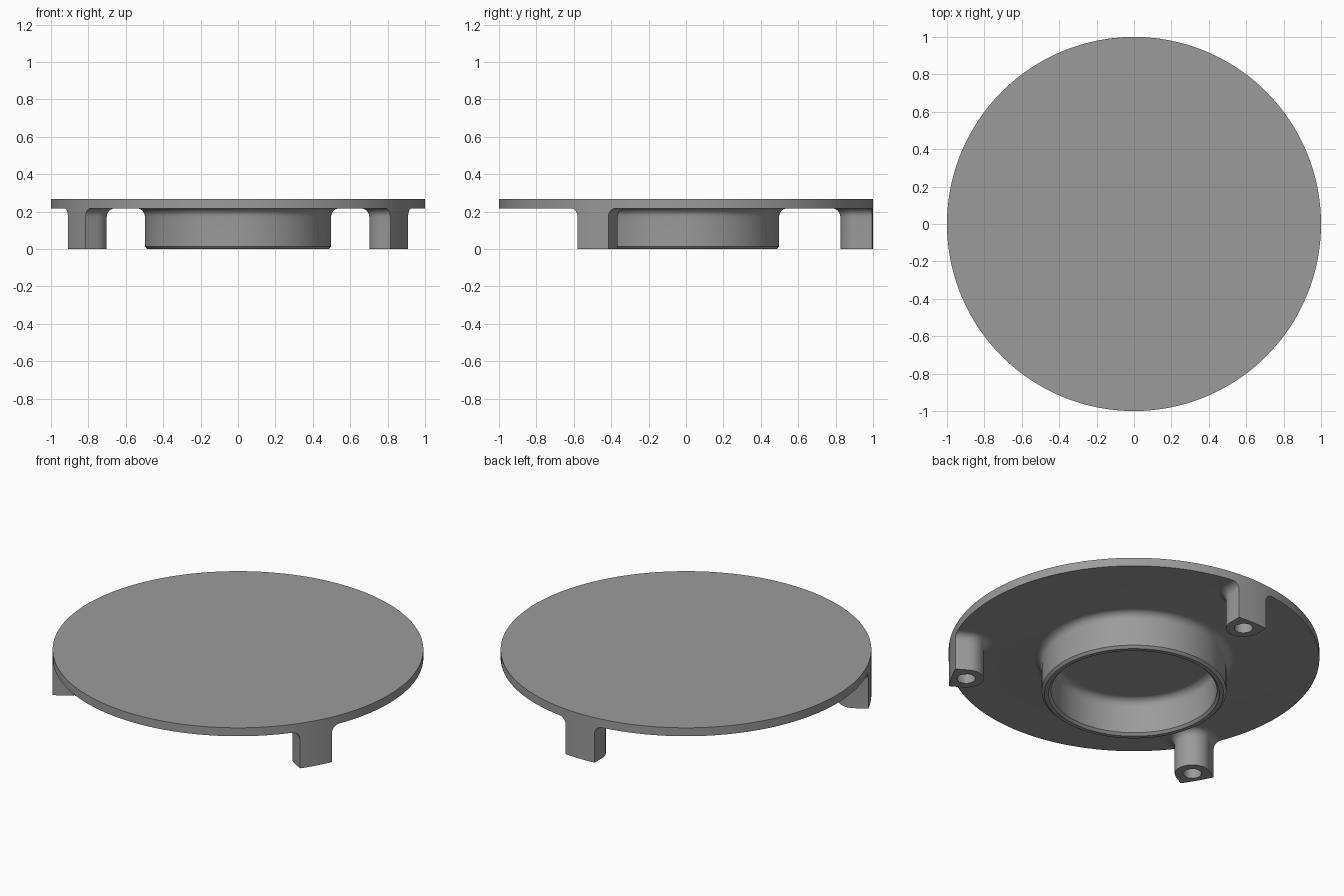
import bpy, bmesh, math
from mathutils import Vector, Matrix

if "Cube" in bpy.data.objects:
    bpy.data.objects.remove(bpy.data.objects["Cube"])

GREY = bpy.data.materials.new("plain_grey")
GREY.diffuse_color = (0.33, 0.33, 0.33, 1)
GREY.use_nodes = True
GREY.node_tree.nodes["Principled BSDF"].inputs["Base Color"].default_value = GREY.diffuse_color

TOP, UNDER = 0.268, 0.218      # plate faces
FILLET = 0.045                 # root radius of ring and posts
POST_R, POST_C, HOLE_R = 0.095, 0.92, 0.05


def finish(name, bm):
    bmesh.ops.recalc_face_normals(bm, faces=bm.faces)
    me = bpy.data.meshes.new(name)
    bm.to_mesh(me)
    bm.free()
    ob = bpy.data.objects.new(name, me)
    bpy.context.collection.objects.link(ob)
    me.materials.append(GREY)
    bpy.ops.object.select_all(action='DESELECT')
    ob.select_set(True)
    bpy.context.view_layer.objects.active = ob
    bpy.ops.object.shade_smooth_by_angle(angle=math.radians(30))
    return ob


def bridge(bm, a, b):
    n = len(a)
    for i in range(n):
        j = (i + 1) % n
        bm.faces.new((a[i], a[j], b[j], b[i]))


def root(steps=8):
    """Fillet as (outward offset, z), from the wall up to the plate."""
    return [(FILLET * (1 - math.cos(t)), UNDER - FILLET + FILLET * math.sin(t))
            for t in (math.pi / 2 * k / steps for k in range(steps + 1))]


# Plate with the hollow locating ring, turned as one profile
inner, outer = 0.447, 0.498
profile = [(inner - d, z) for d, z in reversed(root())]
profile += [(inner, 0.014), (inner + 0.014, 0), (outer - 0.014, 0), (outer, 0.014)]
profile += [(outer + d, z) for d, z in root()]
profile += [(1, UNDER), (1, TOP)]
bm = bmesh.new()
SEG = 192
rings = [[bm.verts.new((r * math.cos(2 * math.pi * i / SEG),
                        r * math.sin(2 * math.pi * i / SEG), z)) for i in range(SEG)]
         for r, z in profile]
for a, b in zip(rings, rings[1:]):
    bridge(bm, a, b)
bm.faces.new(rings[0])
bm.faces.new(rings[-1])
finish("plate_with_ring", bm)


def post_outline(d):
    """Rounded inside, straight sides, outside following the plate rim."""
    w = POST_R + d
    pts = [(POST_C - w * math.sin(t), w * math.cos(t))
           for t in (math.pi * k / 24 for k in range(25))]
    half = math.asin(w)
    pts += [(math.cos(a), math.sin(a))
            for a in (-half + 2 * half * k / 8 for k in range(9))]
    return pts


# Three screw posts with blind holes
for k, name in enumerate(("back_post", "left_post", "right_post")):
    bm = bmesh.new()

    def loop(pts, z):
        return [bm.verts.new((x, y, z)) for x, y in pts]

    base = post_outline(0)
    hole = []
    for x, y in base:
        v = Vector((x - POST_C, y)).normalized() * HOLE_R
        hole.append((POST_C + v.x, v.y))
    loops = [loop(hole, 0.2), loop(hole, 0), loop(base, 0)]
    loops += [loop(post_outline(d), z) for d, z in root()]
    for a, b in zip(loops, loops[1:]):
        bridge(bm, a, b)
    bm.faces.new(loops[0])
    bm.transform(Matrix.Rotation(math.radians(90 + 120 * k), 4, 'Z'))
    finish(name, bm)
